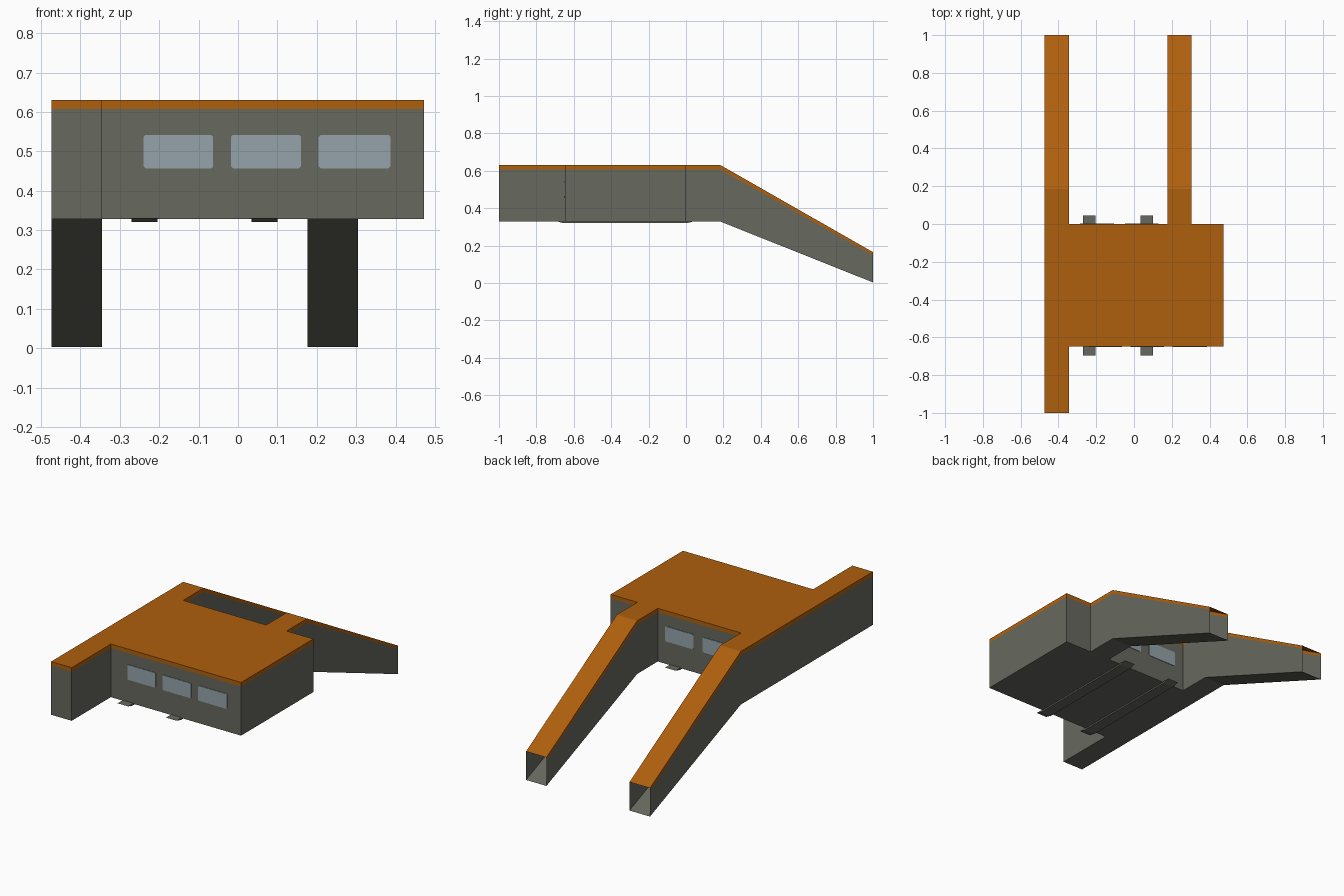
import bpy
import bmesh

if "Cube" in bpy.data.objects:
    bpy.data.objects.remove(bpy.data.objects["Cube"])


def mat(name, col):
    m = bpy.data.materials.new(name)
    m.diffuse_color = (*col, 1)
    m.use_nodes = True
    m.node_tree.nodes["Principled BSDF"].inputs["Base Color"].default_value = m.diffuse_color
    return m


WALL = mat("grey concrete", (0.135, 0.138, 0.114))
ROOF = mat("rust orange", (0.43, 0.115, 0.004))
GLASS = mat("pale blue glass", (0.30, 0.37, 0.40))


def make_object(name, bm, mats):
    bmesh.ops.recalc_face_normals(bm, faces=bm.faces)
    me = bpy.data.meshes.new(name)
    bm.to_mesh(me)
    bm.free()
    for m in mats:
        me.materials.append(m)
    ob = bpy.data.objects.new(name, me)
    bpy.context.collection.objects.link(ob)
    return ob


def gallery(name, x0, x1, stations, caps=(True, True), left_wall=True):
    """Hollow corridor along y; stations are (y, floor z, band z, roof z)."""
    bm = bmesh.new()
    rings = []
    for y, zb, zm, zt in stations:
        pts = [(x0, zb), (x1, zb), (x1, zm), (x1, zt), (x0, zt), (x0, zm)]
        rings.append([bm.verts.new((x, y, z)) for x, z in pts])
    # floor and walls are grey; the roof and its edge band are orange
    for a, b in zip(rings, rings[1:]):
        for i in range(6):
            if i == 5 and not left_wall:
                continue
            j = (i + 1) % 6
            f = bm.faces.new((a[i], a[j], b[j], b[i]))
            f.material_index = 1 if i in (2, 3, 4) else 0
    for wanted, r in zip(caps, (rings[0], rings[-1])):
        if wanted:
            bm.faces.new((r[0], r[1], r[2], r[5]))
            bm.faces.new((r[5], r[2], r[3], r[4])).material_index = 1
    return make_object(name, bm, (WALL, ROOF))


LEVEL = (0.328, 0.607, 0.63)
LOW_END = (1.0, 0.003, 0.148, 0.165)

# Main hall and the two galleries with sloping, open-ended ramps
gallery("main_hall", -0.345, 0.473, [(-0.648, *LEVEL), (0, *LEVEL)], left_wall=False)
gallery("long_gallery", -0.474, -0.345,
        [(-1, *LEVEL), (0.185, *LEVEL), LOW_END], caps=(True, False))
gallery("short_gallery", 0.177, 0.305,
        [(0, *LEVEL), (0.185, *LEVEL), LOW_END], caps=(False, False))

# Thin support rails under the hall, with slanted ends
for n, x in enumerate((-0.237, 0.067)):
    bm = bmesh.new()
    prof = [(-0.695, 0.331), (-0.655, 0.32), (0.007, 0.32), (0.045, 0.331)]
    sides = [[bm.verts.new((x + s * 0.033, y, z)) for y, z in prof] for s in (-1, 1)]
    for s in sides:
        bm.faces.new(s)
    for i in range(4):
        j = (i + 1) % 4
        bm.faces.new((sides[0][i], sides[0][j], sides[1][j], sides[1][i]))
    make_object(f"support_rail_{n + 1}", bm, (WALL,))


def window(name, x0, x1, y, out):
    """Thin glass plate with slightly clipped corners."""
    z0, z1, c = 0.457, 0.542, 0.005
    pts = [(x0 + c, z0), (x1 - c, z0), (x1, z0 + c), (x1, z1 - c),
           (x1 - c, z1), (x0 + c, z1), (x0, z1 - c), (x0, z0 + c)]
    bm = bmesh.new()
    f = bm.faces.new([bm.verts.new((px, y, pz)) for px, pz in pts])
    ext = bmesh.ops.extrude_face_region(bm, geom=[f])
    for v in ext["geom"]:
        if isinstance(v, bmesh.types.BMVert):
            v.co.y += out * 0.003
    make_object(name, bm, (GLASS,))


# Three windows in front, two between the ramps at the back
for n, (a, b) in enumerate([(-0.24, -0.063), (-0.018, 0.16), (0.205, 0.387)]):
    window(f"front_window_{n + 1}", a, b, -0.648, -1)
for n, (a, b) in enumerate([(-0.285, -0.107), (-0.048, 0.13)]):
    window(f"back_window_{n + 1}", a, b, 0, 1)
